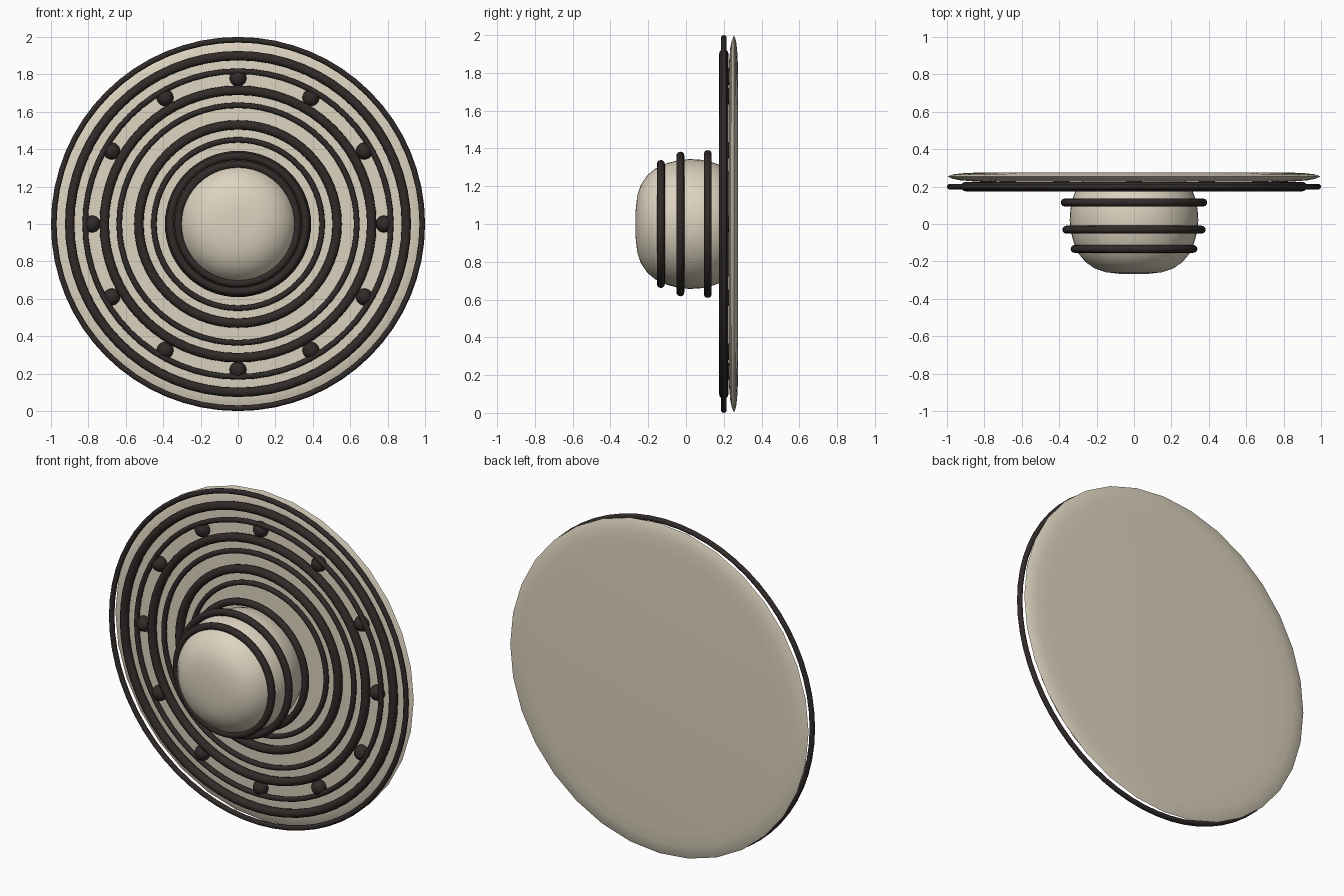
import bpy, math

if "Cube" in bpy.data.objects:
    bpy.data.objects.remove(bpy.data.objects["Cube"])

def material(name, rgb):
    m = bpy.data.materials.new(name)
    m.diffuse_color = (*rgb, 1)
    m.use_nodes = True
    m.node_tree.nodes["Principled BSDF"].inputs["Base Color"].default_value = m.diffuse_color
    return m

cream = material("cream", (0.72, 0.65, 0.52))
dark = material("dark_brown", (0.03, 0.024, 0.022))
CZ = 1.0

def finish(ob, name, mat, angle=180):
    ob.name = name
    ob.data.materials.append(mat)
    bpy.ops.object.select_all(action='DESELECT')
    ob.select_set(True)
    bpy.context.view_layer.objects.active = ob
    bpy.ops.object.shade_smooth_by_angle(angle=math.radians(angle))

def lathe(name, profile, seg, mat, angle):
    """Revolve (radius, y) points about the y axis; end radii are 0."""
    inner = profile[1:-1]
    verts = [(0, profile[0][1], CZ), (0, profile[-1][1], CZ)]
    for r, y in inner:
        for i in range(seg):
            a = math.tau * i / seg
            verts.append((r * math.cos(a), y, CZ + r * math.sin(a)))
    faces = []
    last = 2 + (len(inner) - 1) * seg
    for i in range(seg):
        j = (i + 1) % seg
        faces.append((0, 2 + i, 2 + j))
        faces.append((1, last + j, last + i))
        for k in range(len(inner) - 1):
            b = 2 + k * seg
            faces.append((b + i, b + seg + i, b + seg + j, b + j))
    me = bpy.data.meshes.new(name)
    me.from_pydata(verts, [], faces)
    ob = bpy.data.objects.new(name, me)
    bpy.context.collection.objects.link(ob)
    finish(ob, name, mat, angle)

def ring(name, radius, minor, y):
    bpy.ops.mesh.primitive_torus_add(major_radius=radius, minor_radius=minor,
                                     major_segments=64, minor_segments=12,
                                     location=(0, y, CZ), rotation=(math.pi / 2, 0, 0))
    finish(bpy.context.object, name, dark)

# thin back disc with a tapered rim
lathe("back_disc", [(0, 0.228), (0.86, 0.228), (0.93, 0.234), (0.97, 0.242), (0.998, 0.254),
                    (0.97, 0.265), (0.92, 0.271), (0.84, 0.275), (0, 0.275)], 32, cream, 40)

# rounded central dome
lathe("centre_dome", [(0, -0.268), (0.08, -0.266), (0.15, -0.258), (0.21, -0.238), (0.26, -0.203),
                      (0.295, -0.16), (0.322, -0.10), (0.338, -0.04), (0.344, 0.02), (0.34, 0.08),
                      (0.33, 0.13), (0.312, 0.18), (0.285, 0.22), (0.26, 0.24), (0, 0.245)],
      48, cream, 60)

# concentric rings on the disc, alternating thick and thin
for i, (r, m) in enumerate([(0.985, 0.015), (0.9, 0.025), (0.817, 0.015), (0.715, 0.025),
                            (0.635, 0.015), (0.53, 0.025), (0.45, 0.015)]):
    ring(f"disc_ring_{i + 1}", r, m, 0.2)

# bands around the dome
for i, (r, y) in enumerate([(0.37, 0.115), (0.362, -0.03), (0.318, -0.133)]):
    ring(f"dome_band_{i + 1}", r, 0.021, y)

# circle of twelve studs
for i in range(12):
    a = math.tau * i / 12
    bpy.ops.mesh.primitive_uv_sphere_add(segments=20, ring_count=12, radius=0.045,
                                         location=(0.78 * math.cos(a), 0.22, CZ + 0.78 * math.sin(a)))
    finish(bpy.context.object, f"stud_{i + 1}", dark)
